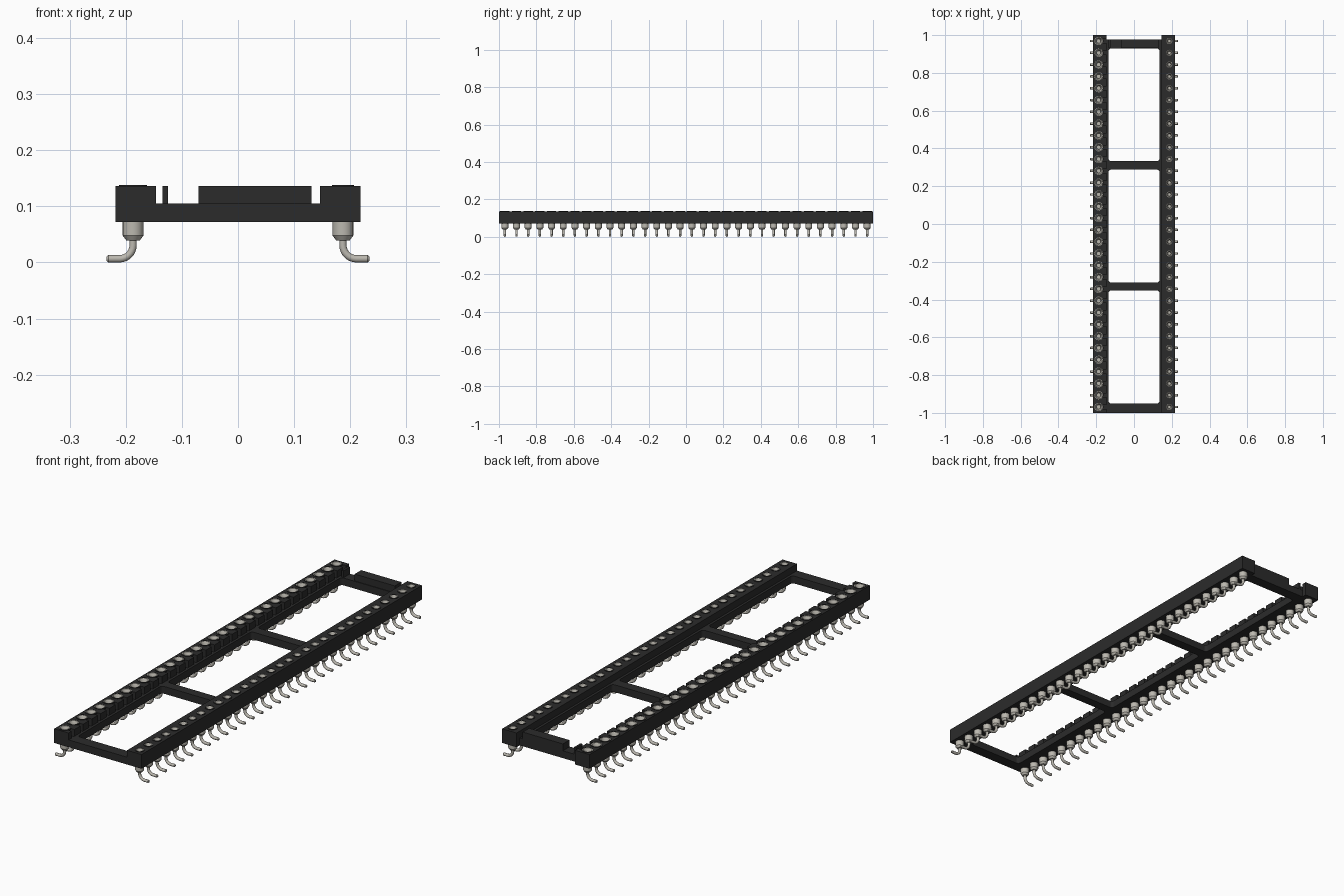
import bpy, bmesh, math
from mathutils import Vector, Matrix

cube = bpy.data.objects.get("Cube")
if cube:
    bpy.data.objects.remove(cube, do_unlink=True)

PINS, PITCH, ROW_X = 32, 0.0625, 0.187
BOTTOM, LEDGE, TOP = 0.072, 0.105, 0.136
RAIL_IN, RAIL_OUT = 0.146, 0.218
pin_ys = [(i - (PINS - 1) / 2) * PITCH for i in range(PINS)]


def material(name, rgb, rough):
    m = bpy.data.materials.new(name)
    m.use_nodes = True
    m.diffuse_color = (*rgb, 1)
    shader = m.node_tree.nodes["Principled BSDF"]
    shader.inputs["Base Color"].default_value = (*rgb, 1)
    shader.inputs["Roughness"].default_value = rough
    return m


black = material("black plastic", (0.024, 0.024, 0.024), 0.6)
silver = material("tinned metal", (0.50, 0.48, 0.43), 0.5)


def add_object(name, mesh, mat=None, loc=(0, 0, 0), turn=0):
    ob = bpy.data.objects.new(name, mesh)
    bpy.context.collection.objects.link(ob)
    ob.location = loc
    ob.rotation_euler.z = turn
    if mat and not mesh.materials:
        mesh.materials.append(mat)
    return ob


def to_mesh(name, bm):
    bmesh.ops.recalc_face_normals(bm, faces=bm.faces)
    mesh = bpy.data.meshes.new(name)
    bm.to_mesh(mesh)
    bm.free()
    return mesh


def add_box(bm, x, y, z):
    mid = Vector([(a + b) / 2 for a, b in (x, y, z)])
    size = [b - a for a, b in (x, y, z)]
    return bmesh.ops.create_cube(
        bm, size=1, matrix=Matrix.Translation(mid) @ Matrix.Diagonal((*size, 1)))["verts"]


def box(name, x, y, z):
    bm = bmesh.new()
    add_box(bm, x, y, z)
    return add_object(name, to_mesh(name, bm), black)


def cut(ob, name, bm):
    cutter = add_object(name, to_mesh(name, bm))
    cutter.hide_render = True
    cutter.hide_viewport = True
    cutter.display_type = "WIRE"
    mod = ob.modifiers.new(name, "BOOLEAN")
    mod.operation = "DIFFERENCE"
    mod.solver = "EXACT"
    mod.object = cutter


def lathe(bm, profile, steps=20):
    verts = [bm.verts.new((r, 0, z)) for r, z in profile]
    edges = [bm.edges.new(pair) for pair in zip(verts, verts[1:])]
    bmesh.ops.spin(bm, geom=verts + edges, cent=(0, 0, 0), axis=(0, 0, 1),
                   angle=math.tau, steps=steps, use_merge=True)
    bmesh.ops.remove_doubles(bm, verts=bm.verts, dist=1e-5)


def smooth(mesh):
    # Smooth barrels with crisp rims
    bm = bmesh.new()
    bm.from_mesh(mesh)
    for f in bm.faces:
        f.smooth = True
    for e in bm.edges:
        e.smooth = e.calc_face_angle(0) < math.radians(32)
    bm.to_mesh(mesh)
    bm.free()


# Frame with three round-cornered windows
frame = box("lower_frame", (-RAIL_IN, RAIL_IN), (-1, 0.978), (BOTTOM, LEDGE))
bm = bmesh.new()
for y in ((-0.95, -0.352), (-0.31, 0.288), (0.333, 0.929)):
    verts = add_box(bm, (-0.135, 0.135), y, (0, 0.2))
    edges = {e for v in verts for e in v.link_edges
             if abs(e.verts[0].co.z - e.verts[1].co.z) > 0.1}
    bmesh.ops.bevel(bm, geom=list(edges), offset=0.014, segments=4,
                    profile=0.5, affect="EDGES")
cut(frame, "window_cutter", bm)

# Raised wall and small post on the back bar
box("back_wall", (-0.07, 0.131), (0.932, 0.978), (LEDGE, TOP))
box("back_post", (-0.135, -0.125), (0.932, 0.978), (LEDGE, TOP))


# Pin parts
def pin_mesh(name, cup):
    bm = bmesh.new()
    lathe(bm, [(0, 0.108), (cup * 0.5, 0.108), (cup * 0.5, 0.122), (cup * 0.85, 0.137),
               (cup, 0.137), (cup, 0.096), (0.0185, 0.096), (0.0185, 0.048),
               (0.012, 0.039), (0, 0.039)])
    mesh = to_mesh(name, bm)
    smooth(mesh)
    return mesh


def lead_mesh():
    # Round wire bent outward into a foot
    wire, bend = 0.0065, 0.024
    path = [(0, 0.045, 0, 1)]
    for i in range(8):
        a = i / 7 * math.pi / 2
        path.append((bend * (1 - math.cos(a)), wire + bend * (1 - math.sin(a)), a, 1))
    path += [(0.044, wire, math.pi / 2, 1), (0.047, wire, math.pi / 2, 0.65)]
    bm = bmesh.new()
    rings = []
    for x, z, a, scale in path:
        ring = []
        for k in range(12):
            t = k / 12 * math.tau
            u, v = math.cos(t) * wire * scale, math.sin(t) * wire * scale
            ring.append(bm.verts.new((x + u * math.cos(a), v, z + u * math.sin(a))))
        rings.append(ring)
    for r, s in zip(rings, rings[1:]):
        for k in range(12):
            j = (k + 1) % 12
            bm.faces.new((r[k], r[j], s[j], s[k]))
    bm.faces.new(rings[0])
    bm.faces.new(rings[-1])
    mesh = to_mesh("pin_lead", bm)
    smooth(mesh)
    return mesh


def collar_mesh(name, r):
    bm = bmesh.new()
    outer = r + 0.003
    lathe(bm, [(r, 0.132), (r, 0.138), (outer, 0.138), (outer, 0.132), (r, 0.132)])
    return to_mesh(name, bm)


lead = lead_mesh()

# Two rails, each with a row of sockets
for side, label, cup in ((1, "left", 0.0165), (-1, "right", 0.022)):
    xs = sorted((side * RAIL_IN, side * RAIL_OUT))
    rail = box(label + "_rail", xs, (-1, 1), (BOTTOM, TOP))
    holes = bmesh.new()
    for y in pin_ys:
        bmesh.ops.create_cone(
            holes, cap_ends=True, segments=20, radius1=cup, radius2=cup, depth=0.1,
            matrix=Matrix.Translation((side * ROW_X, y, 0.146)))
    cut(rail, label + "_hole_cutter", holes)
    if side < 0:
        # Narrow slots open the sockets toward the middle
        slots = bmesh.new()
        for y in pin_ys:
            add_box(slots, (-0.18, -0.13), (y - 0.01, y + 0.01), (0.103, 0.2))
        cut(rail, "slot_cutter", slots)

    socket = pin_mesh(label + "_socket", cup)
    collar = collar_mesh(label + "_collar", cup)
    turn = 0 if side > 0 else math.pi
    for y in pin_ys:
        loc = (side * ROW_X, y, 0)
        add_object(label + "_socket", socket, silver, loc, turn)
        add_object(label + "_lead", lead, silver, loc, turn)
        add_object(label + "_collar", collar, black, loc, turn)
